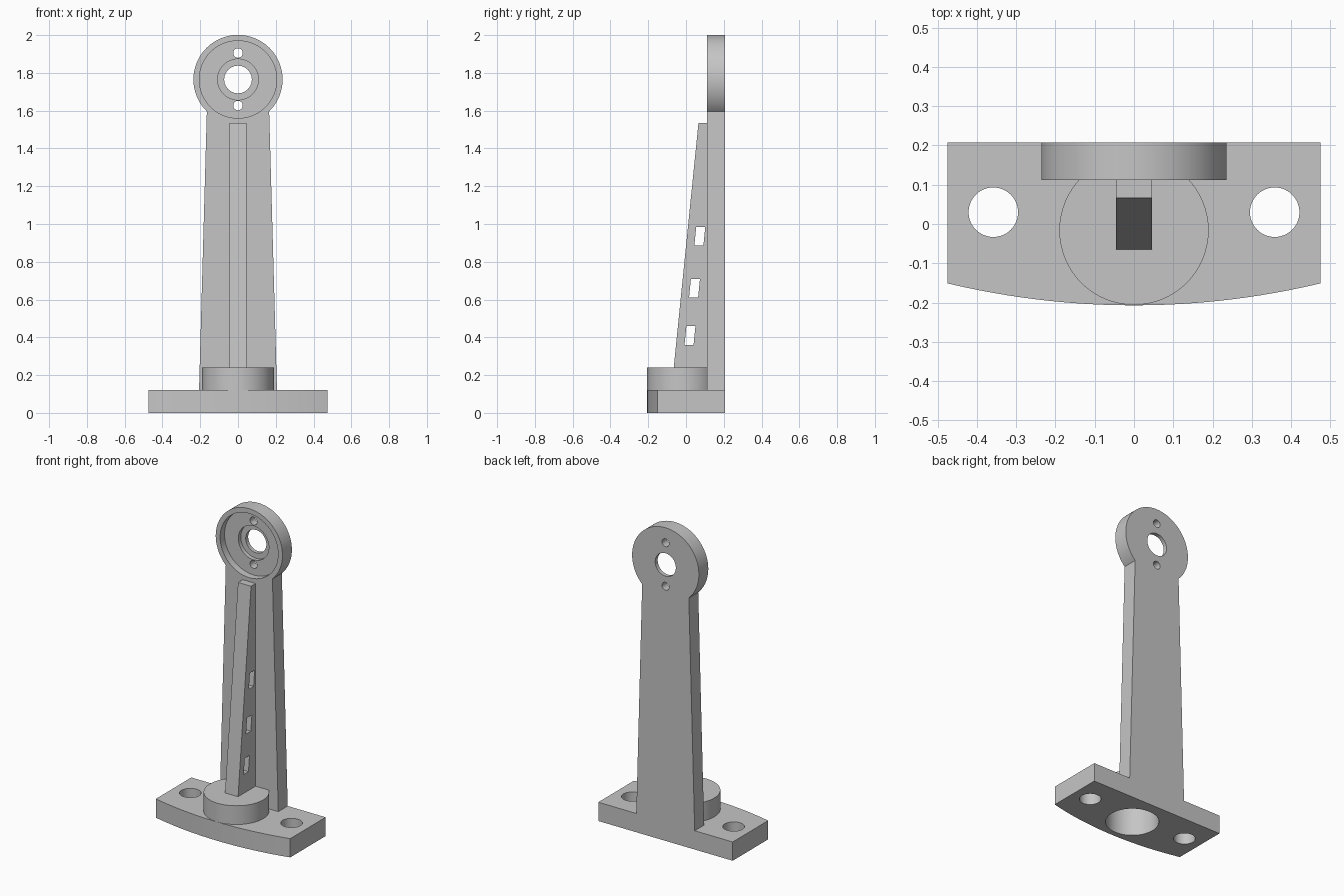
import bpy, bmesh, math

if "Cube" in bpy.data.objects:
    bpy.data.objects.remove(bpy.data.objects["Cube"])

grey = bpy.data.materials.new("light_grey")
grey.diffuse_color = (0.56, 0.56, 0.56, 1)
grey.use_nodes = True
grey.node_tree.nodes["Principled BSDF"].inputs["Base Color"].default_value = grey.diffuse_color


def prism(name, pts, axis, a, b):
    """Extrude a 2D outline from a to b along the given axis."""
    place = {'X': lambda u, v, t: (t, u, v),
             'Y': lambda u, v, t: (u, t, v),
             'Z': lambda u, v, t: (u, v, t)}[axis]
    bm = bmesh.new()
    face = bm.faces.new([bm.verts.new(place(u, v, a)) for u, v in pts])
    ext = bmesh.ops.extrude_face_region(bm, geom=[face])
    moved = [g for g in ext['geom'] if isinstance(g, bmesh.types.BMVert)]
    bmesh.ops.translate(bm, verts=moved, vec=place(0, 0, b - a))
    bmesh.ops.recalc_face_normals(bm, faces=bm.faces)
    me = bpy.data.meshes.new(name)
    bm.to_mesh(me)
    bm.free()
    ob = bpy.data.objects.new(name, me)
    me.materials.append(grey)
    bpy.context.collection.objects.link(ob)
    return ob


def circle(u, v, r, n=64):
    return [(u + r * math.cos(2 * math.pi * i / n), v + r * math.sin(2 * math.pi * i / n))
            for i in range(n)]


def combine(target, others, op):
    """Apply a boolean with each object, then remove that object."""
    bpy.context.view_layer.objects.active = target
    for ob in others:
        mod = target.modifiers.new("bool", 'BOOLEAN')
        mod.operation, mod.solver, mod.object = op, 'EXACT', ob
        bpy.ops.object.modifier_apply(modifier=mod.name)
        bpy.data.objects.remove(ob)


BACK, FRONT, HEAD_Z = 0.207, 0.112, 1.765

# Foot plate with a bowed front edge
HALF, SAG = 0.475, 0.056
R = (HALF ** 2 + SAG ** 2) / (2 * SAG)
sweep = math.asin(HALF / R)
bow = [(R * math.sin(t), -0.207 + R * (1 - math.cos(t)))
       for t in (sweep * (i / 12 - 1) for i in range(25))]
bracket = prism("bearing_bracket", bow + [(HALF, BACK), (-HALF, BACK)], 'Z', 0, 0.12)

# Round boss, tapered upright, round head and sloping rib
boss = prism("boss", circle(0, -0.016, 0.19), 'Z', 0.06, 0.24)
upright = prism("upright", [(-0.208, 0.06), (0.208, 0.06), (0.162, 1.7), (-0.162, 1.7)],
                'Y', FRONT, BACK)
head = prism("head", circle(0, HEAD_Z, 0.236, 96), 'Y', FRONT, BACK)
rib = prism("rib", [(-0.067, 0.22), (0.15, 0.22), (0.15, 1.535), (0.066, 1.535)],
            'X', -0.046, 0.046)
combine(bracket, [boss, upright, head, rib], 'UNION')

# Foot: bolt holes and blind socket underneath
cuts = [prism("bolt_hole", circle(s * 0.358, 0.03, 0.063, 48), 'Z', -0.1, 0.3) for s in (-1, 1)]
cuts.append(prism("socket", circle(0, -0.016, 0.155), 'Z', -0.1, 0.19))

# Head: stepped bearing seat, shaft hole and two screw holes
for r, depth in ((0.205, 0.045), (0.108, 0.07), (0.073, 0.2)):
    cuts.append(prism("seat", circle(0, HEAD_Z, r), 'Y', 0.0, FRONT + depth))
for z in (1.627, 1.905):
    cuts.append(prism("screw_hole", circle(0, z, 0.025, 32), 'Y', 0.0, 0.3))

# Rib: three slanted slots
for y, z in ((-0.008, 0.36), (0.016, 0.61), (0.044, 0.885)):
    cuts.append(prism("slot", [(y, z), (y + 0.048, z), (y + 0.058, z + 0.1),
                               (y + 0.01, z + 0.1)], 'X', -0.2, 0.2))
combine(bracket, cuts, 'DIFFERENCE')

bpy.ops.object.select_all(action='DESELECT')
bracket.select_set(True)
bpy.context.view_layer.objects.active = bracket
bpy.ops.object.shade_smooth_by_angle(angle=math.radians(30))
